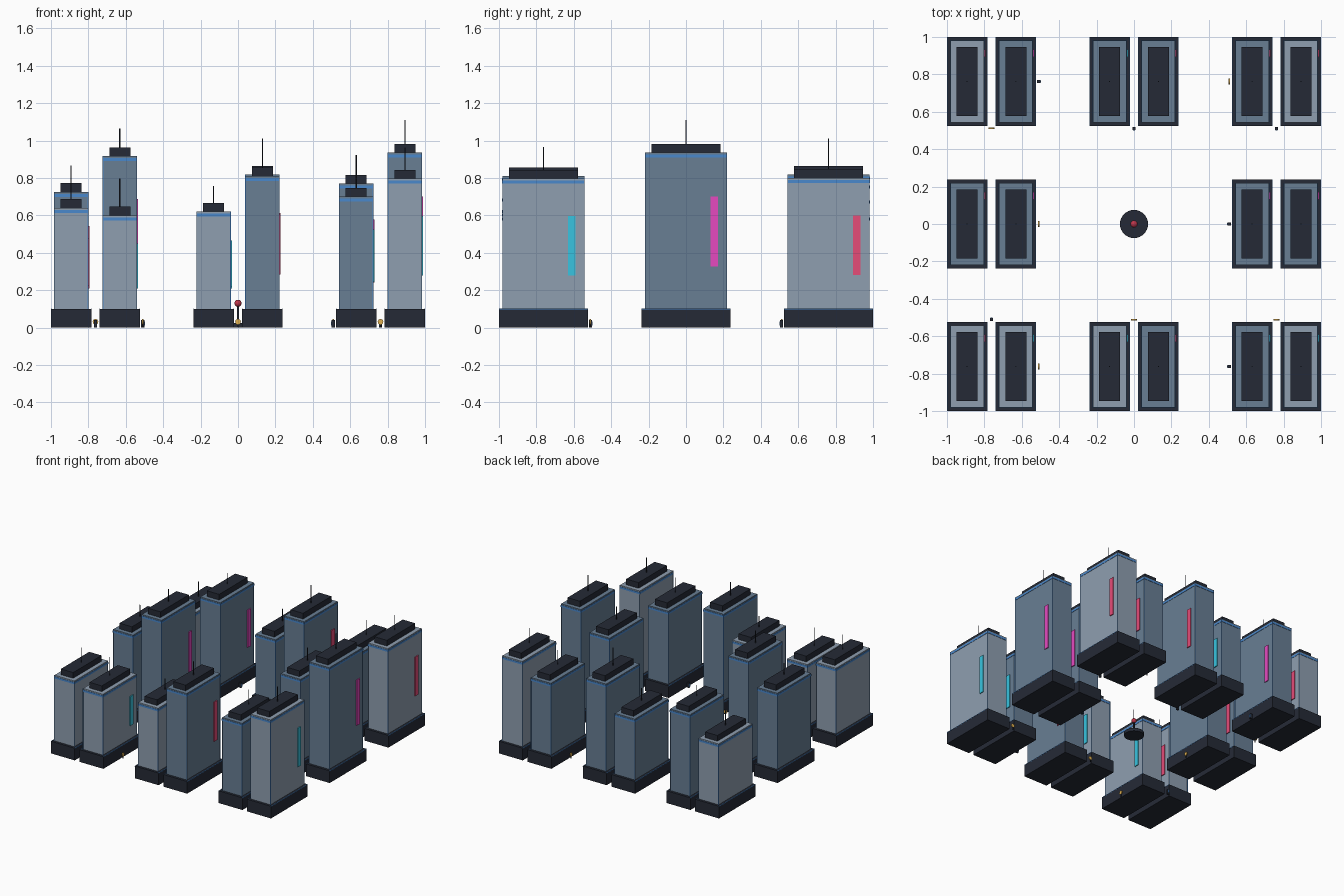
import bpy, bmesh, math
from mathutils import Matrix

if "Cube" in bpy.data.objects:
    bpy.data.objects.remove(bpy.data.objects["Cube"])


def material(name, hex_code):
    lin = lambda c: c / 12.92 if c <= 0.04045 else ((c + 0.055) / 1.055) ** 2.4
    m = bpy.data.materials.new(name)
    m.diffuse_color = [lin(int(hex_code[i:i + 2], 16) / 255) for i in (0, 2, 4)] + [1]
    m.use_nodes = True
    m.node_tree.nodes["Principled BSDF"].inputs["Base Color"].default_value = m.diffuse_color
    return m


DARK = material("dark", "252A36")
LIGHT = material("light_wall", "8F9FB0")
SLATE = material("slate_wall", "687E94")
BLUE = material("blue_trim", "4A88CC")
CYAN = material("cyan_sign", "38C4E0")
PINK = material("magenta_sign", "E64AC0")
RED = material("red_sign", "E64C78")
BALL = material("red_ball", "C0354A")
GOLD = material("gold", "E0B050")


def finish(bm, name, mat, smooth=False):
    me = bpy.data.meshes.new(name)
    bm.to_mesh(me)
    bm.free()
    for p in me.polygons:
        p.use_smooth = smooth
    me.materials.append(mat)
    ob = bpy.data.objects.new(name, me)
    bpy.context.collection.objects.link(ob)
    return ob


def boxes(name, mat, items):
    """items: (cx, cy, z0, sx, sy, height)"""
    bm = bmesh.new()
    for cx, cy, z0, sx, sy, h in items:
        m = Matrix.Translation((cx, cy, z0 + h / 2)) @ Matrix.Diagonal((sx, sy, h, 1))
        bmesh.ops.create_cube(bm, size=1, matrix=m)
    return finish(bm, name, mat)


def cylinder(name, mat, loc, r, depth, axis="Z", sides=24):
    bm = bmesh.new()
    rot = {"Z": Matrix(), "X": Matrix.Rotation(math.pi / 2, 4, "Y"),
           "Y": Matrix.Rotation(math.pi / 2, 4, "X")}[axis]
    bmesh.ops.create_cone(bm, cap_ends=True, segments=sides, radius1=r, radius2=r,
                          depth=depth, matrix=Matrix.Translation(loc) @ rot)
    return finish(bm, name, mat)


def building(x, y, h, mast, wall, sign):
    boxes("podium", DARK, [(x, y, 0, 0.216, 0.476, 0.1)])
    boxes("tower", wall, [(x, y, 0.1, 0.18, 0.436, h - 0.1)])
    # blue band under the roof, made of four thin strips, plus corner strips
    trim = [(x + s * 0.09, y, h - 0.026, 0.005, 0.441, 0.016) for s in (-1, 1)]
    trim += [(x, y + s * 0.218, h - 0.026, 0.185, 0.005, 0.016) for s in (-1, 1)]
    trim += [(x + s * 0.09, y + t * 0.218, 0.1, 0.004, 0.004, h - 0.1)
             for s in (-1, 1) for t in (-1, 1)]
    trim += [(x + s * 0.107, y, 0.096, 0.003, 0.476, 0.005) for s in (-1, 1)]
    boxes("blue_trim", BLUE, trim)
    # roof block and mast
    boxes("roof_block", DARK, [(x, y, h, 0.112, 0.368, 0.047)])
    cylinder("antenna", DARK, (x, y, h + 0.047 + mast / 2), 0.003, mast, sides=8)
    # vertical sign on the right wall
    boxes("wall_sign", sign, [(x + 0.093, y + 0.15, 0.35 * h, 0.008, 0.04, 0.4 * h)])


# x, height, mast, wall, sign for each row
rows = {
    -0.762: [(-0.892, 0.64, 0.12, LIGHT, RED), (-0.632, 0.60, 0.15, LIGHT, CYAN),
             (-0.13, 0.62, 0.09, LIGHT, CYAN), (0.13, 0.81, 0.11, SLATE, RED),
             (0.632, 0.70, 0.12, SLATE, CYAN), (0.892, 0.797, 0.12, LIGHT, CYAN)],
    0.0: [(-0.892, 0.725, 0.095, SLATE, RED), (-0.632, 0.917, 0.1, SLATE, PINK),
          (0.632, 0.77, 0.105, SLATE, PINK), (0.892, 0.935, 0.128, SLATE, PINK)],
    0.762: [(-0.892, 0.60, 0.12, LIGHT, RED), (-0.632, 0.77, 0.09, SLATE, PINK),
            (-0.13, 0.60, 0.1, SLATE, CYAN), (0.13, 0.818, 0.145, SLATE, RED),
            (0.632, 0.69, 0.12, SLATE, RED), (0.892, 0.80, 0.12, LIGHT, RED)],
}
for y, row in rows.items():
    for x, h, mast, wall, sign in row:
        building(x, y, h, mast, wall, sign)

# plaza monument in the empty centre block
cylinder("plaza_disc", DARK, (0, 0, 0.0125), 0.075, 0.025, sides=32)
cylinder("monument_pole", DARK, (0, 0, 0.07), 0.006, 0.1, sides=12)
bm = bmesh.new()
bmesh.ops.create_uvsphere(bm, u_segments=20, v_segments=12, radius=0.019,
                          matrix=Matrix.Translation((0, 0, 0.13)))
finish(bm, "monument_ball", BALL, True)


# street furniture: round lanterns on posts and small kiosks
def lantern(x, y, axis):
    cylinder("lantern_post", DARK, (x, y, 0.012), 0.004, 0.024, sides=8)
    cylinder("lantern_disc", GOLD, (x, y, 0.031), 0.015, 0.007, axis, 16)


def kiosk(x, y):
    boxes("kiosk", DARK, [(x, y, 0, 0.018, 0.016, 0.04)])
    s = 1 if abs(x) > 0.6 or x == 0 else 0
    d = (0, -math.copysign(0.009, y)) if s else (-math.copysign(0.01, x), 0)
    boxes("kiosk_screen", BLUE, [(x + d[0], y + d[1], 0.01,
                                  0.012 if s else 0.003, 0.003 if s else 0.012, 0.024)])


for x, y in [(-0.762, 0.512), (0, -0.512), (0.762, -0.512)]:
    lantern(x, y, "Y")
for x, y in [(-0.51, 0), (-0.51, -0.762), (0.51, 0.762)]:
    lantern(x, y, "X")
for x, y in [(-0.51, 0.762), (0, 0.51), (0.762, 0.51), (0.51, 0),
             (0.51, -0.762), (-0.762, -0.51)]:
    kiosk(x, y)
